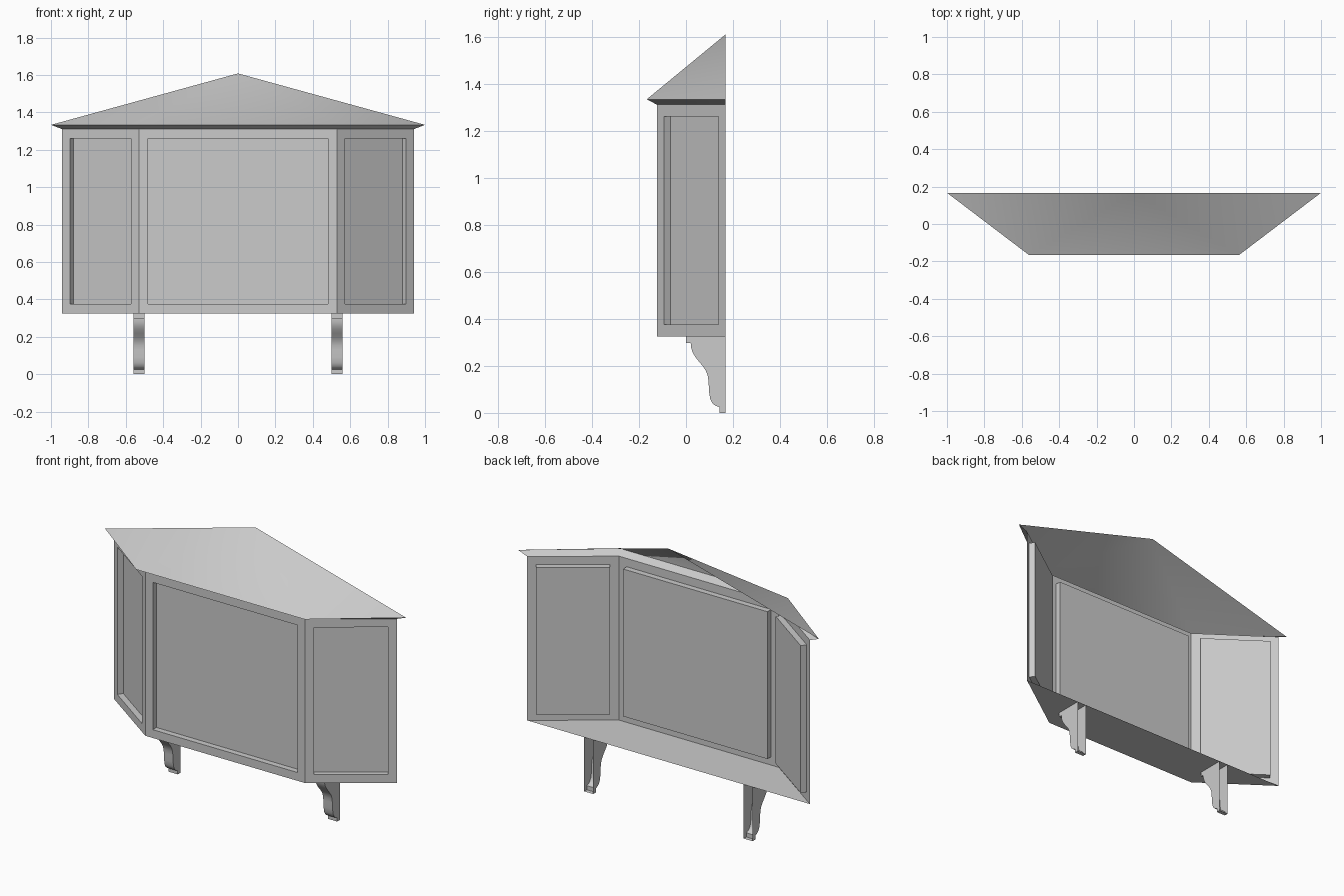
import bpy, bmesh

if "Cube" in bpy.data.objects:
    bpy.data.objects.remove(bpy.data.objects["Cube"])

BACK, Z_BOT, Z_TOP, Z_EAVE = 0.167, 0.325, 1.31, 1.333


def outline(back_x, front_x, front_y, z):
    """Open bay outline, running from the left wall end to the right one."""
    return [(-back_x, BACK, z), (-front_x, front_y, z),
            (front_x, front_y, z), (back_x, BACK, z)]


def strip(bm, lower, upper):
    return [bm.faces.new((lower[i], lower[i + 1], upper[i + 1], upper[i]))
            for i in range(len(lower) - 1)]


def add_verts(bm, pts):
    return [bm.verts.new(p) for p in pts]


def finish(bm, name, angle=0.52):
    bm.normal_update()
    mesh = bpy.data.meshes.new(name)
    bm.to_mesh(mesh)
    bm.free()
    ob = bpy.data.objects.new(name, mesh)
    bpy.context.collection.objects.link(ob)
    bpy.ops.object.select_all(action='DESELECT')
    ob.select_set(True)
    bpy.context.view_layer.objects.active = ob
    bpy.ops.object.shade_smooth_by_angle(angle=angle)
    return ob


# Bay body: three walls with recessed panes, a floor, open at the back
bm = bmesh.new()
low = add_verts(bm, outline(0.94, 0.53, -0.123, Z_BOT))
top = add_verts(bm, outline(0.94, 0.53, -0.123, Z_TOP))
walls = strip(bm, low, top)
bm.faces.new(low[::-1])
bm.normal_update()
bmesh.ops.inset_individual(bm, faces=walls, thickness=0.05, use_even_offset=True)
panes = bmesh.ops.extrude_discrete_faces(bm, faces=walls)["faces"]
bm.normal_update()
for f in panes:
    bmesh.ops.translate(bm, verts=f.verts, vec=f.normal * -0.035)
finish(bm, "bay_body")

# Roof: sloped soffit out to the eaves, then three slopes to the apex
bm = bmesh.new()
soffit = add_verts(bm, outline(0.94, 0.53, -0.123, Z_TOP))
eave = add_verts(bm, outline(1.0, 0.56, -0.167, Z_EAVE))
apex = bm.verts.new((0, BACK, 1.608))
strip(bm, soffit, eave)
for a, b in zip(eave, eave[1:]):
    bm.faces.new((a, b, apex))
finish(bm, "roof")

# Brackets: hollow scrolled supports, open against the wall
PROFILE = [(0.0, Z_BOT), (0.0, 0.298), (0.02, 0.298), (0.021, 0.28),
           (0.027, 0.26), (0.038, 0.24), (0.055, 0.218), (0.072, 0.198),
           (0.085, 0.178), (0.093, 0.155), (0.096, 0.13), (0.098, 0.09),
           (0.103, 0.06), (0.112, 0.042), (0.125, 0.03), (0.142, 0.025),
           (0.142, 0.0), (BACK, 0.0)]
for side, name in ((-1, "left_bracket"), (1, "right_bracket")):
    bm = bmesh.new()
    cx = side * 0.53
    edges = [add_verts(bm, [(cx + dx, y, z) for y, z in PROFILE])
             for dx in (-0.03, 0.03)]
    strip(bm, edges[1], edges[0])
    for row in edges:
        bm.faces.new(row + [bm.verts.new((row[0].co.x, BACK, Z_BOT))])
    bmesh.ops.recalc_face_normals(bm, faces=bm.faces)
    finish(bm, name)
